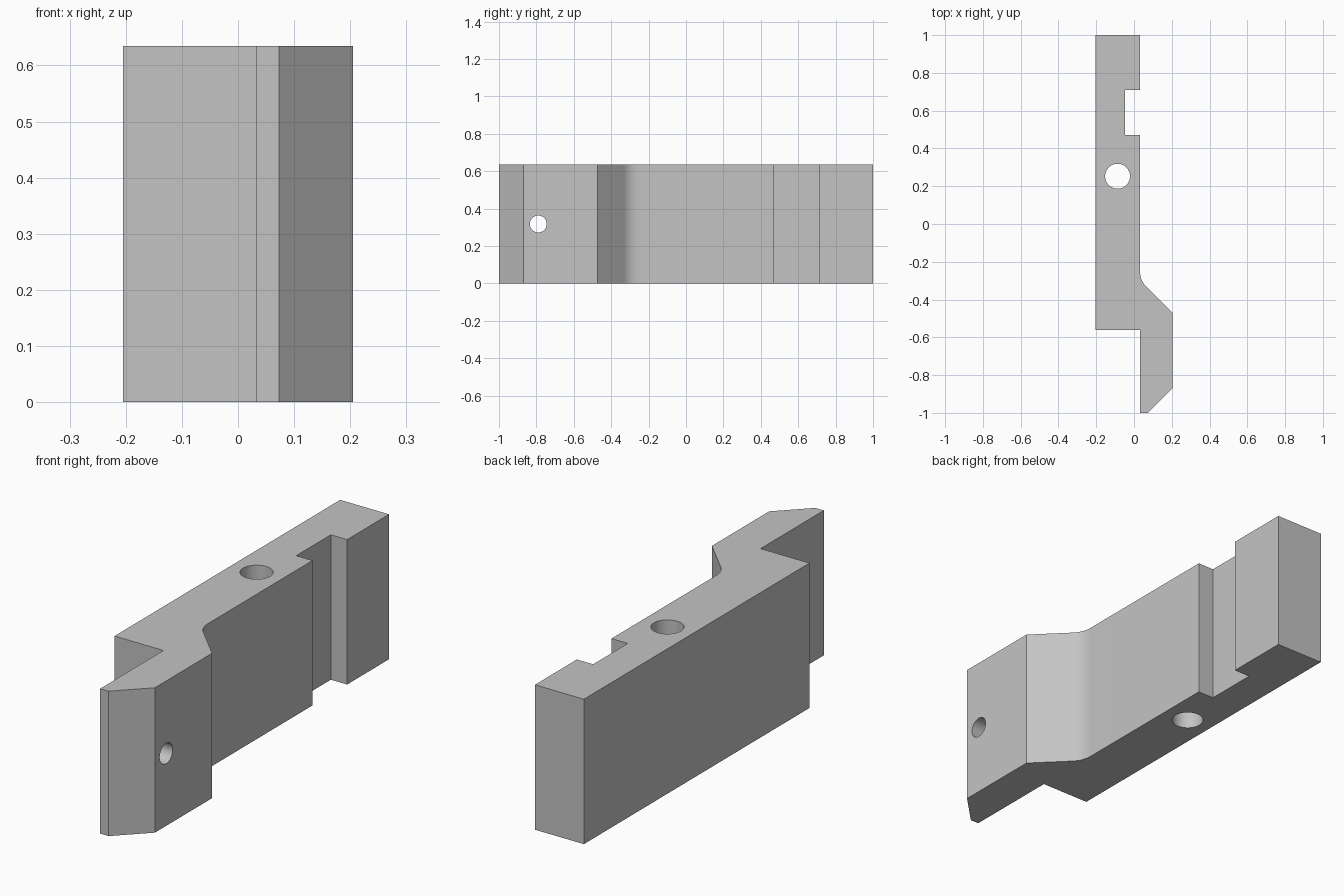
import bpy, bmesh, math
from mathutils import Vector

cube = bpy.data.objects.get("Cube")
if cube:
    bpy.data.objects.remove(cube, do_unlink=True)

HEIGHT = 0.635
INNER, OUTER = 0.032, 0.205   # wall face and jaw face

grey = bpy.data.materials.new("light grey")
grey.use_nodes = True
colour = (0.55, 0.55, 0.55, 1)
grey.diffuse_color = colour
grey.node_tree.nodes["Principled BSDF"].inputs["Base Color"].default_value = colour


def fillet(corner, before, after, radius, steps=10):
    """Arc points that round a profile corner."""
    c = Vector(corner)
    a, b = (Vector(before) - c).normalized(), (Vector(after) - c).normalized()
    half = a.angle(b) / 2
    start = c + a * radius / math.tan(half)
    centre = c + (a + b).normalized() * radius / math.sin(half)
    sweep = (c + b * radius / math.tan(half) - centre).angle_signed(start - centre)
    arm = start - centre
    points = []
    for i in range(steps + 1):
        t = sweep * i / steps
        points.append((centre.x + arm.x * math.cos(t) - arm.y * math.sin(t),
                       centre.y + arm.x * math.sin(t) + arm.y * math.cos(t)))
    return points


def cutter(name, radius, depth, location, rotation=(0, 0, 0)):
    """Hidden round cutter for a drilled hole."""
    bpy.ops.mesh.primitive_cylinder_add(vertices=48, radius=radius, depth=depth,
                                        location=location, rotation=rotation)
    obj = bpy.context.object
    obj.name = name
    obj.data.materials.append(grey)
    obj.hide_render = True
    obj.hide_set(True)
    return obj


# Bracket outline: bar with a notch, a rounded ramp and an offset chamfered jaw
notch_end, ramp_top, ramp_end = (INNER, 0.47), (INNER, -0.299), (OUTER, -0.472)
outline = [(-OUTER, 1), (INNER, 1), (INNER, 0.71), (-0.047, 0.71), (-0.047, 0.47), notch_end]
outline += fillet(ramp_top, notch_end, ramp_end, 0.11)
outline += [ramp_end, (OUTER, -0.868), (0.073, -1), (INNER, -1),
            (INNER, -0.562), (-OUTER, -0.562)]

bm = bmesh.new()
base = bm.faces.new([bm.verts.new((x, y, 0)) for x, y in outline])
top = bmesh.ops.extrude_face_region(bm, geom=[base])["geom"]
bmesh.ops.translate(bm, vec=(0, 0, HEIGHT),
                    verts=[v for v in top if isinstance(v, bmesh.types.BMVert)])
bmesh.ops.recalc_face_normals(bm, faces=bm.faces)
mesh = bpy.data.meshes.new("bracket")
bm.to_mesh(mesh)
bm.free()
mesh.materials.append(grey)
bracket = bpy.data.objects.new("bracket", mesh)
bpy.context.collection.objects.link(bracket)

# Drilled holes: one upright through the bar, one sideways through the jaw
holes = [
    cutter("bar_hole_cutter", 0.066, 2, (-0.087, 0.253, HEIGHT / 2)),
    cutter("jaw_hole_cutter", 0.045, 0.5, (0.118, -0.79, HEIGHT / 2), (0, math.pi / 2, 0)),
]
bpy.ops.object.select_all(action="DESELECT")
bracket.select_set(True)
bpy.context.view_layer.objects.active = bracket
for hole in holes:
    cut = bracket.modifiers.new(hole.name, "BOOLEAN")
    cut.operation = "DIFFERENCE"
    cut.solver = "EXACT"
    cut.object = hole
    bpy.ops.object.modifier_apply(modifier=cut.name)
for hole in holes:
    bpy.data.objects.remove(hole, do_unlink=True)

bpy.ops.object.shade_smooth_by_angle(angle=math.radians(30))
